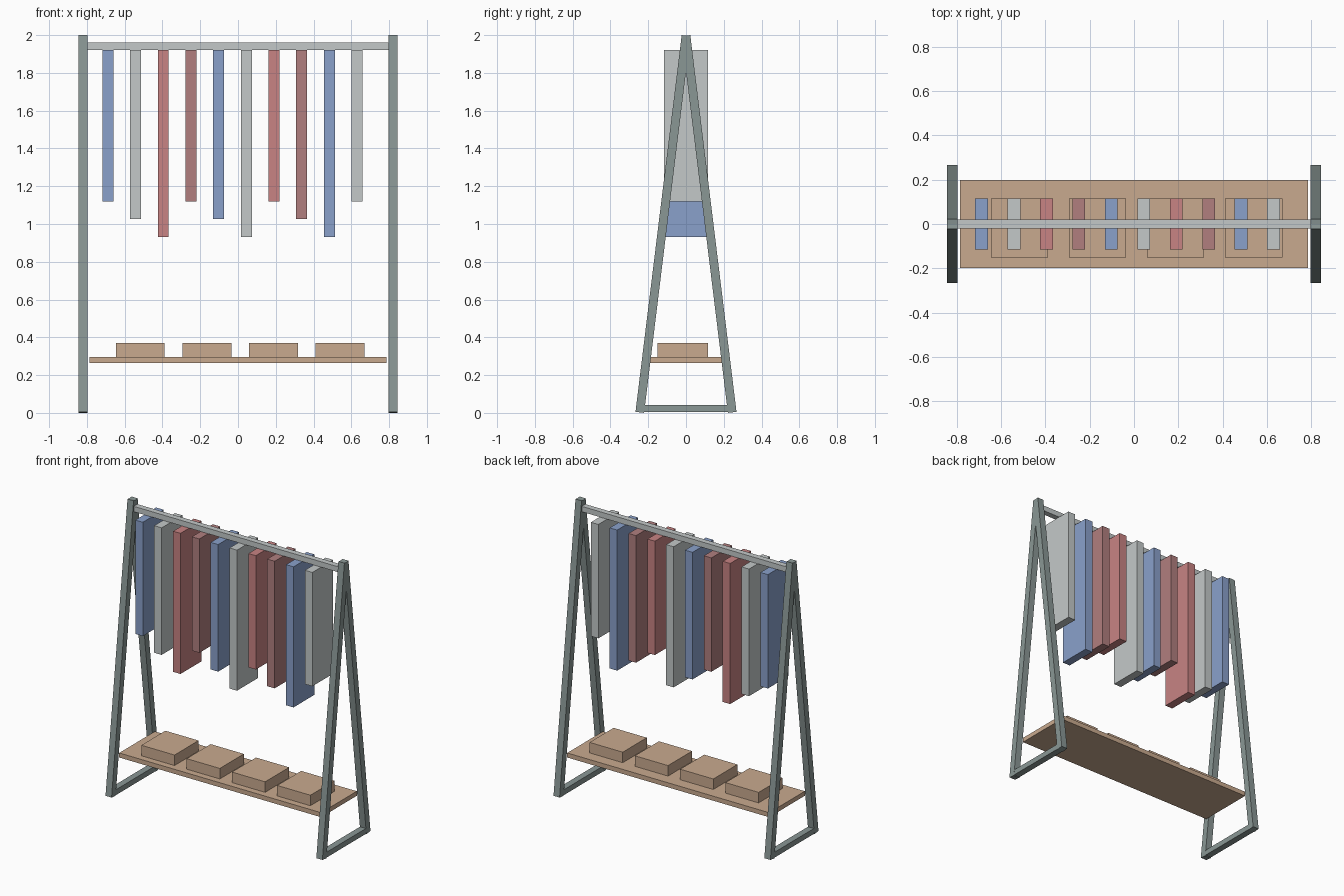
import bpy, math

if "Cube" in bpy.data.objects:
    bpy.data.objects.remove(bpy.data.objects["Cube"])


def linear(c):
    c /= 255
    return c / 12.92 if c <= 0.04045 else ((c + 0.055) / 1.055) ** 2.4


def material(name, rgb):
    m = bpy.data.materials.new(name)
    m.diffuse_color = (*[linear(c) for c in rgb], 1)
    m.use_nodes = True
    m.node_tree.nodes["Principled BSDF"].inputs["Base Color"].default_value = m.diffuse_color
    return m


frame_mat = material("grey green metal", (138, 151, 149))
pale = material("pale grey", (196, 201, 201))
wood = material("light wood", (201, 170, 143))
blue = material("blue cloth", (138, 161, 203))
red = material("red cloth", (200, 131, 131))
brick = material("brick cloth", (177, 127, 127))


def box(name, centre, size, mat, tilt=0.0):
    """Box with applied dimensions, tilted about x."""
    bpy.ops.mesh.primitive_cube_add(size=1, location=centre, rotation=(tilt, 0, 0))
    ob = bpy.context.object
    ob.name = name
    ob.scale = size
    ob.data.materials.append(mat)
    bpy.ops.object.transform_apply(location=False, rotation=False, scale=True)
    return ob


# A-shaped end frames: two leaning legs and a foot bar each
SPREAD, LOW, HIGH, TUBE = 0.2445, 0.003, 1.997, 0.046
angle = math.atan2(SPREAD, HIGH - LOW)
length = math.hypot(SPREAD, HIGH - LOW)
for side, sx in (("left", -1), ("right", 1)):
    for place, sy in (("front", -1), ("back", 1)):
        box(f"{side}_{place}_leg", (sx * 0.8205, sy * SPREAD / 2, (LOW + HIGH) / 2),
            (0.047, TUBE, length), frame_mat, sy * angle)
    box(f"{side}_foot_bar", (sx * 0.8205, 0, 0.023), (0.046, 0.46, 0.038), frame_mat)

# Hanging rail
box("hanging_rail", (0, 0, 1.941), (1.62, 0.04, 0.038), pale)

# Shelf with four folded stacks
box("shelf", (0, 0, 0.28), (1.572, 0.396, 0.032), wood)
for i in range(4):
    box(f"folded_stack_{i + 1}", (-0.517 + i * 0.3525, -0.018, 0.332),
        (0.258, 0.267, 0.076), wood)

# Ten garments in repeating colours and lengths
TOP = 1.921
colours = (blue, pale, red, brick)
bottoms = (1.12, 1.027, 0.932)
for i in range(10):
    low = bottoms[i % 3]
    box(f"garment_{i + 1}", (-0.689 + i * 0.1466, 0, (TOP + low) / 2),
        (0.058, 0.231, TOP - low), colours[i % 4])
